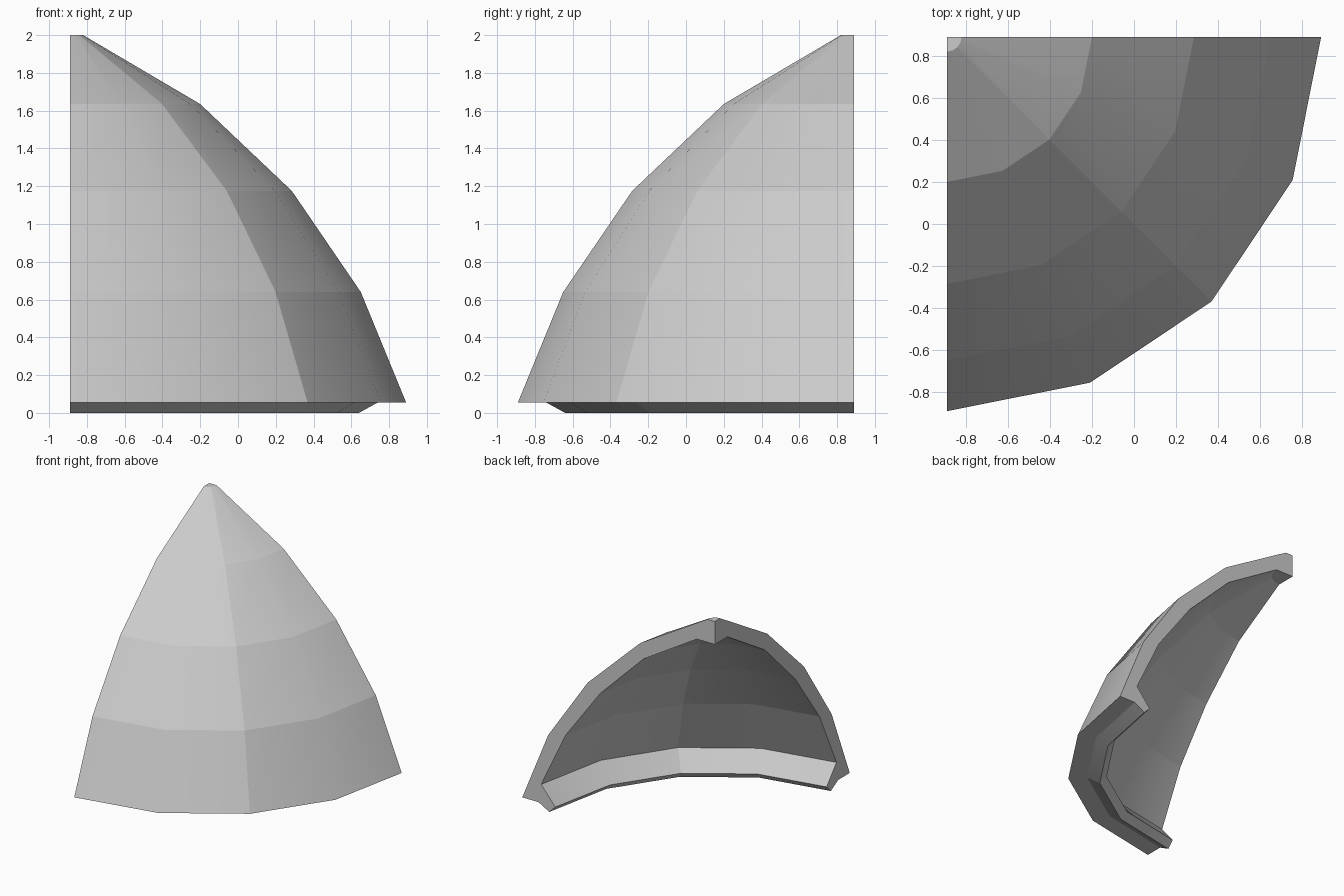
import bpy, bmesh
from math import pi, cos, sin
from mathutils import Vector

cube = bpy.data.objects.get("Cube")
if cube:
    bpy.data.objects.remove(cube, do_unlink=True)

RADIUS, SEGMENTS = 1.78, 4
AXIS = Vector((-RADIUS / 2, RADIUS / 2, 0))

# Cross-section as (radius, height): outer shell down, lip, inner shell up
outer = [(0, 2), (0.07, 2), (0.69, 1.635), (1.175, 1.175), (1.54, 0.64), (RADIUS, 0.055)]
lip = [(1.63, 0.055), (1.53, 0), (1.475, 0.055), (1.605, 0.21)]
inner = [(1.38, 0.68), (1.06, 1.115), (0.66, 1.51), (0.167, 1.808), (0, 1.808)]
profile = outer + lip + inner

# Stone grey material
grey = bpy.data.materials.new("stone_grey")
grey.use_nodes = True
colour = (0.6, 0.6, 0.6, 1)
grey.diffuse_color = colour
grey.node_tree.nodes["Principled BSDF"].inputs["Base Color"].default_value = colour

# Sweep the section through a quarter turn
bm = bmesh.new()
sections = []
for i in range(SEGMENTS + 1):
    a = -pi / 2 * i / SEGMENTS
    sections.append([bm.verts.new(AXIS + Vector((r * cos(a), r * sin(a), z))) for r, z in profile])
for a, b in zip(sections, sections[1:]):
    for j in range(len(profile) - 1):
        bm.faces.new((a[j], a[j + 1], b[j + 1], b[j])).smooth = True

# Solid cut ends
bm.faces.new(sections[0])
bm.faces.new(reversed(sections[-1]))
ridge = set(sections[SEGMENTS // 2])

# Crease the middle ridge, the horizontal bands and the cut rims
for edge in bm.edges:
    u, v = edge.verts
    level = abs(u.co.z - v.co.z) < 1e-5
    rim = any(len(f.verts) > 4 for f in edge.link_faces)
    edge.smooth = not (level or rim or (u in ridge and v in ridge))

bmesh.ops.remove_doubles(bm, verts=bm.verts, dist=1e-4)
bmesh.ops.recalc_face_normals(bm, faces=bm.faces)

mesh = bpy.data.meshes.new("quarter_dome_roof")
bm.to_mesh(mesh)
bm.free()
mesh.materials.append(grey)
roof = bpy.data.objects.new("quarter_dome_roof", mesh)
bpy.context.collection.objects.link(roof)
